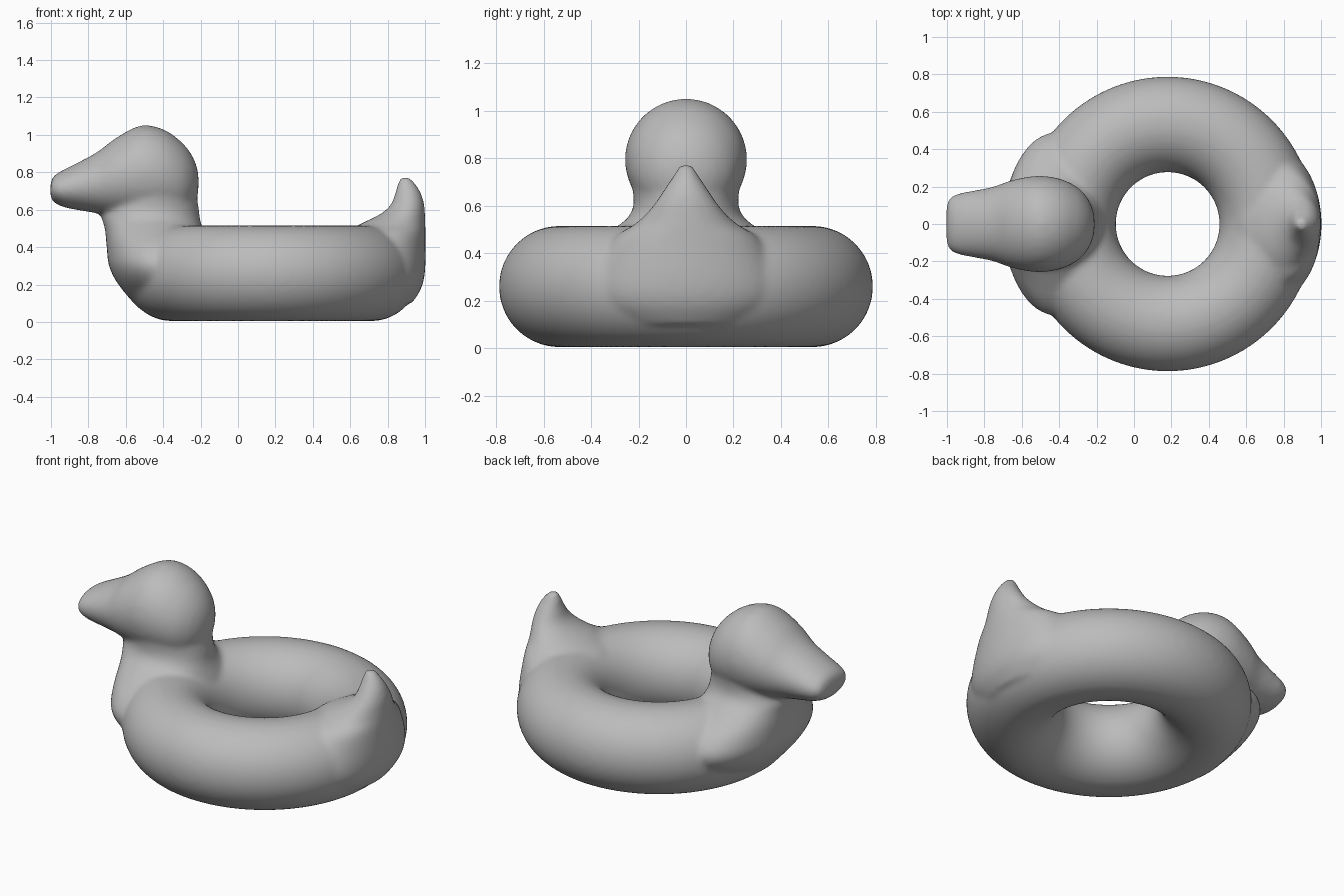
import bpy, bmesh, math
from mathutils import Vector

cube = bpy.data.objects.get("Cube")
if cube:
    bpy.data.objects.remove(cube, do_unlink=True)


def smooth_sections(keys, steps=4):
    """Catmull-Rom interpolation between key cross-sections."""
    keys = [Vector(k) for k in keys]
    out = []
    for i in range(len(keys) - 1):
        p0, p1 = keys[max(i - 1, 0)], keys[i]
        p2, p3 = keys[i + 1], keys[min(i + 2, len(keys) - 1)]
        for s in range(steps):
            t = s / steps
            out.append(0.5 * (2 * p1 + (p2 - p0) * t
                              + (2 * p0 - 5 * p1 + 4 * p2 - p3) * t * t
                              + (3 * p1 - p0 - 3 * p2 + p3) * t ** 3))
    return out + [keys[-1]]


def loft(bm, keys, place, sides=48):
    """Skin elliptical sections into one closed body."""
    rings = []
    for sec in smooth_sections(keys):
        angles = [2 * math.pi * i / sides for i in range(sides)]
        rings.append([bm.verts.new(place(sec, math.cos(a), math.sin(a))) for a in angles])
    for a, b in zip(rings, rings[1:]):
        for i in range(sides):
            j = (i + 1) % sides
            bm.faces.new((a[i], a[j], b[j], b[i]))
    bm.faces.new(rings[0])
    bm.faces.new(rings[-1])


def upright(s, c, n):      # section: height, centre x, radius x, radius y
    return (s[1] + s[2] * c, s[3] * n, s[0])


def lengthwise(s, c, n):   # section: x, bottom, top, radius y
    return (s[0], s[3] * c, (s[1] + s[2]) / 2 + (s[2] - s[1]) / 2 * n)


# Inflated ring
bpy.ops.mesh.primitive_torus_add(major_segments=96, minor_segments=48,
                                 major_radius=0.5325, minor_radius=0.2555,
                                 location=(0, 0, 0))
duck = bpy.context.object
duck.name = "duck_swim_ring"
bm = bmesh.new()
bm.from_mesh(duck.data)
bmesh.ops.translate(bm, verts=bm.verts, vec=(0.18, 0, 0.26))

# Breast and neck
loft(bm, [(0.08, -0.36, 0.18, 0.25), (0.20, -0.40, 0.24, 0.43),
          (0.30, -0.42, 0.27, 0.49), (0.40, -0.425, 0.277, 0.44),
          (0.50, -0.45, 0.262, 0.31), (0.55, -0.465, 0.262, 0.245),
          (0.61, -0.465, 0.255, 0.22), (0.70, -0.465, 0.24, 0.23)], upright)

# Head and bill
loft(bm, [(-1.003, 0.67, 0.74, 0.09), (-0.985, 0.64, 0.78, 0.14),
          (-0.93, 0.613, 0.815, 0.165), (-0.85, 0.597, 0.855, 0.18),
          (-0.75, 0.58, 0.91, 0.20), (-0.65, 0.56, 0.985, 0.235),
          (-0.52, 0.54, 1.05, 0.257), (-0.40, 0.54, 1.03, 0.243),
          (-0.30, 0.56, 0.96, 0.195), (-0.24, 0.62, 0.88, 0.125),
          (-0.212, 0.69, 0.80, 0.05)], lengthwise)

# Tail
loft(bm, [(0.10, 0.74, 0.19, 0.30), (0.18, 0.76, 0.22, 0.38),
          (0.28, 0.76, 0.241, 0.40), (0.45, 0.775, 0.227, 0.32),
          (0.52, 0.825, 0.177, 0.22), (0.57, 0.875, 0.125, 0.165),
          (0.62, 0.905, 0.092, 0.125), (0.68, 0.91, 0.072, 0.085),
          (0.73, 0.903, 0.052, 0.052), (0.775, 0.892, 0.025, 0.025)], upright)

bmesh.ops.recalc_face_normals(bm, faces=bm.faces)
bm.to_mesh(duck.data)
bm.free()

# Fuse the parts into one soft skin
fuse = duck.modifiers.new("fuse", 'REMESH')
fuse.mode = 'VOXEL'
fuse.voxel_size = 0.015
fuse.use_smooth_shade = True
soften = duck.modifiers.new("soften", 'SMOOTH')
soften.factor = 0.5
soften.iterations = 10

# Plain grey vinyl
vinyl = bpy.data.materials.new("grey vinyl")
vinyl.use_nodes = True
grey = (0.5, 0.5, 0.5, 1)
vinyl.diffuse_color = grey
bsdf = next(n for n in vinyl.node_tree.nodes if n.type == 'BSDF_PRINCIPLED')
bsdf.inputs["Base Color"].default_value = grey
bsdf.inputs["Roughness"].default_value = 0.6
duck.data.materials.clear()
duck.data.materials.append(vinyl)
for f in duck.data.polygons:
    f.use_smooth = True
